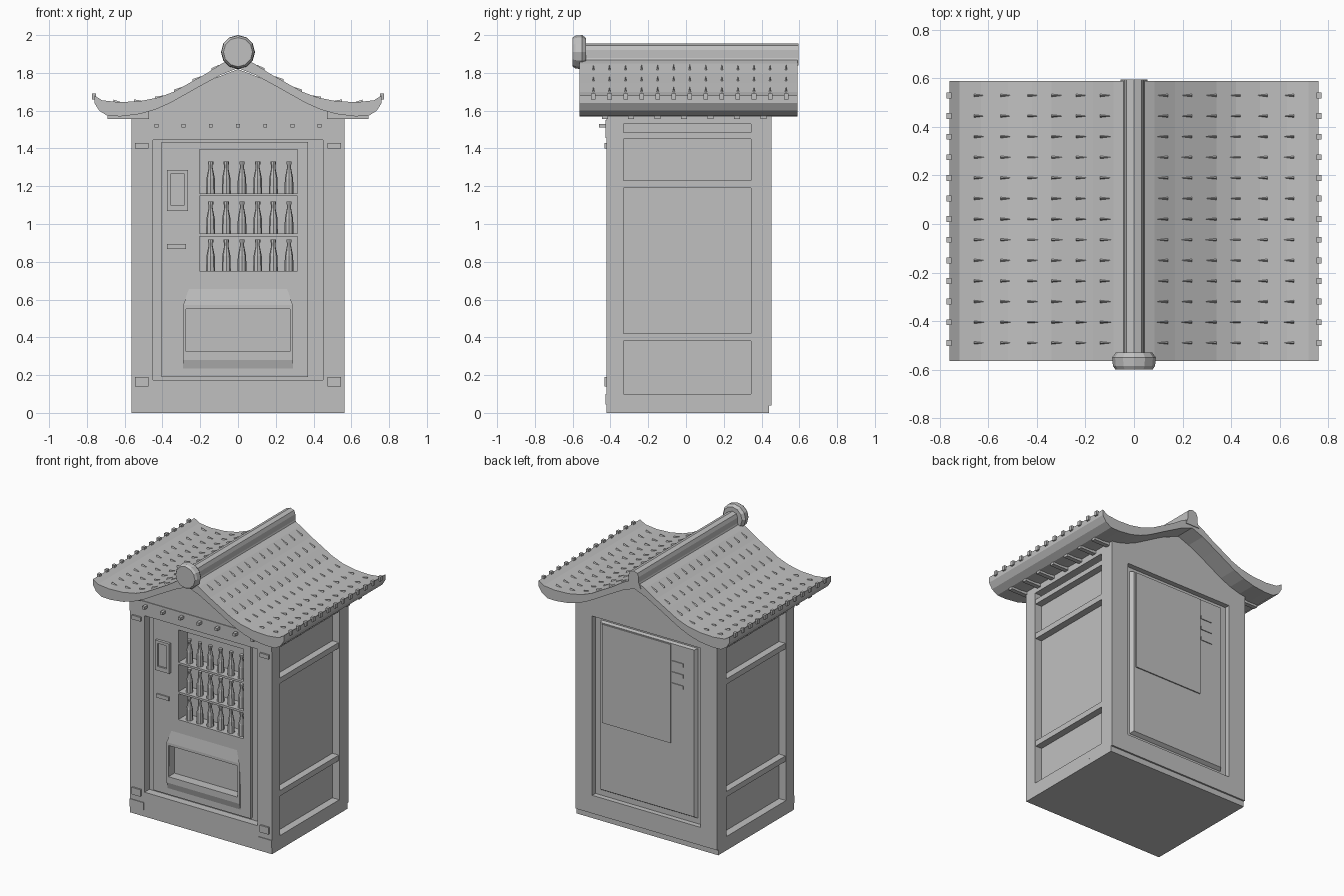
import bpy, bmesh, math
from mathutils import Matrix, Vector

cube = bpy.data.objects.get("Cube")
if cube:
    bpy.data.objects.remove(cube, do_unlink=True)

grey = bpy.data.materials.new("plain grey")
grey.use_nodes = True
grey.diffuse_color = (0.53, 0.53, 0.53, 1)
grey.node_tree.nodes["Principled BSDF"].inputs["Base Color"].default_value = (0.53, 0.53, 0.53, 1)


def finish(name, bm):
    bmesh.ops.recalc_face_normals(bm, faces=bm.faces)
    mesh = bpy.data.meshes.new(name)
    bm.to_mesh(mesh)
    bm.free()
    mesh.materials.append(grey)
    obj = bpy.data.objects.new(name, mesh)
    bpy.context.collection.objects.link(obj)
    return obj


def add_box(bm, x, y, z):
    size = Vector((x[1] - x[0], y[1] - y[0], z[1] - z[0]))
    mid = Vector((sum(x), sum(y), sum(z))) / 2
    m = Matrix.Translation(mid) @ Matrix.Diagonal((*size, 1))
    bmesh.ops.create_cube(bm, size=1, matrix=m)


def boxes(name, *specs):
    bm = bmesh.new()
    for s in specs:
        add_box(bm, *s)
    return finish(name, bm)


def prism(name, pts, y0, y1):
    # extrude an x-z outline along y
    bm = bmesh.new()
    face = bm.faces.new([bm.verts.new((x, y0, z)) for x, z in pts])
    new = bmesh.ops.extrude_face_region(bm, geom=[face])["geom"]
    bmesh.ops.translate(bm, vec=(0, y1 - y0, 0),
                        verts=[v for v in new if isinstance(v, bmesh.types.BMVert)])
    return finish(name, bm)


def cut(obj, *specs):
    for s in specs:
        cutter = boxes("cutter", s)
        cutter.hide_render = True
        mod = obj.modifiers.new("cut", "BOOLEAN")
        mod.operation, mod.object, mod.solver = "DIFFERENCE", cutter, "EXACT"
        bpy.context.view_layer.objects.active = obj
        bpy.ops.object.modifier_apply(modifier=mod.name)
        bpy.data.objects.remove(cutter, do_unlink=True)


def mirror(pts):
    # complete a half outline that starts on the centre line
    return [(-x, z) for x, z in reversed(pts[1:])] + pts


# Cabinet with gable, front and back openings and recessed sides
cabinet = prism("cabinet", [(-.565, .04), (.565, .04), (.565, 1.6), (0, 1.82), (-.565, 1.6)], -.42, .452)
cut(cabinet,
    ((-.45, .45), (-.6, -.365), (.175, 1.445)),
    ((-.4, .365), (-.6, -.2), (.195, 1.43)),
    ((-.43, .43), (.415, .6), (.17, 1.46)),
    *[((s * .54 - .03, s * .54 + .03), (-.33, .345), (.09, 1.53)) for s in (-1, 1)])
boxes("plinth", ((-.565, .565), (-.42, .44), (0, .1)))
boxes("plinth_feet", *[((s * .51 - .055, s * .51 + .055), (-.425, -.4), (.045, .1)) for s in (-1, 1)])
boxes("post_caps", *[((s * .51 - .035, s * .51 + .035), (-.432, -.41), z)
                     for s in (-1, 1) for z in ((.14, .19), (1.4, 1.43))])
boxes("front_beam", ((-.565, .565), (-.425, -.41), (1.455, 1.55)))
boxes("beam_pegs", *[((i * .144 - .01, i * .144 + .01), (-.46, -.42), (1.51, 1.53)) for i in range(-3, 4)])
boxes("side_rails", *[((s * .535 - .025, s * .535 + .025), (-.335, .35), z)
                      for s in (-1, 1) for z in ((.38, .42), (1.19, 1.23), (1.45, 1.485))])

# Back panel with chamfered border, plate and vents
bm = bmesh.new()
add_box(bm, (-.395, .395), (.4, .44), (.2, 1.435))
for v in bm.verts:
    if v.co.y > .42:
        v.co.x *= .94
        v.co.z += .025 if v.co.z < 1 else -.01
finish("back_panel", bm)
boxes("back_plate", ((-.19, .355), (.43, .448), (.71, 1.42)))
boxes("back_vents", *[((-.29, -.2), (.43, .446), (z, z + .025)) for z in (1.12, 1.2, 1.28)])

# Vending machine front with display window and pickup bay
machine = boxes("machine", ((-.405, .37), (-.385, -.18), (.19, 1.435)))
cut(machine, ((-.205, .315), (-.5, -.28), (.735, 1.395)))
bm = bmesh.new()
add_box(bm, (-.29, .29), (-.398, -.375), (.2, .72))
for v in bm.verts:
    if v.co.y < -.39:
        v.co.z = .57 if v.co.z > .5 else .28
    elif v.co.z > .5:
        v.co.x *= .82
bay_panel = finish("bay_panel", bm)
for part in (machine, bay_panel):
    cut(part, ((-.275, .275), (-.5, -.33), (.325, .55)))
boxes("shelves", *[((-.205, .315), (-.385, -.27), (z - .015, z)) for z in (.75, .95, 1.162)])

# Bottles on the shelves
bm = bmesh.new()
outline = [(.024, 0), (.022, .08), (.011, .135), (.011, .152), (.014, .152), (.014, .168)]
for shelf in (.75, .95, 1.162):
    for i in range(6):
        for (r0, z0), (r1, z1) in zip(outline, outline[1:]):
            if z1 > z0:
                bmesh.ops.create_cone(bm, cap_ends=True, segments=8, radius1=r0, radius2=r1, depth=z1 - z0,
                                      matrix=Matrix.Translation((-.145 + i * .083, -.345, shelf + (z0 + z1) / 2)))
finish("bottles", bm)

# Coin panel and slot
coin_panel = boxes("coin_panel", ((-.377, -.265), (-.405, -.38), (1.07, 1.285)))
cut(coin_panel, ((-.358, -.284), (-.5, -.392), (1.1, 1.265)))
boxes("coin_slot", ((-.375, -.275), (-.395, -.38), (.868, .895)))

# Curved solid roof with rafters under the eaves
top = [(0, 1.89), (.085, 1.85), (.17, 1.795), (.26, 1.745), (.34, 1.7), (.42, 1.67),
       (.52, 1.65), (.63, 1.645), (.72, 1.655), (.76, 1.68)]
low = [(0, 1.825), (.09, 1.79), (.2, 1.73), (.36, 1.64), (.44, 1.605), (.52, 1.582),
       (.62, 1.57), (.69, 1.572), (.735, 1.6), (.76, 1.64)]
prism("roof", mirror(top) + mirror(low)[::-1], -.565, .59)
boxes("rafters", *[((s * .58 - .11, s * .58 + .11), (y - .016, y + .016), (1.555, 1.6))
                   for s in (-1, 1) for y in [-.43 + .14 * i for i in range(7)]])


def roof_at(x):
    # height and slope of the roof top at a distance from the ridge
    for (x0, z0), (x1, z1) in zip(top, top[1:]):
        if x <= x1:
            k = (z1 - z0) / (x1 - x0)
            return z0 + k * (x - x0), k


# Tile ends: small wedges in rows down both slopes
bm = bmesh.new()
for x in (.12, .22, .32, .42, .53, .64):
    z, k = roof_at(x)
    for i in range(13):
        y = -.49 + i * .085
        for s in (-1, 1):
            a, b, c, d = [bm.verts.new(p) for p in (
                (s * (x - .025), y, z - k * .025 + .001), (s * (x + .02), y - .008, z + k * .02 - .004),
                (s * (x + .02), y + .008, z + k * .02 - .004), (s * (x + .02), y, z + k * .02 + .011))]
            for f in ((a, b, d), (a, d, c), (b, c, d), (a, c, b)):
                bm.faces.new(f)
finish("roof_tile_ends", bm)
boxes("eave_knobs", *[((s * .762 - .01, s * .762 + .01), (y - .012, y + .012), (1.66, 1.692))
                      for s in (-1, 1) for y in [-.49 + .085 * i for i in range(13)]])

# Ridge beam and round end cap
prism("ridge_beam", mirror([(0, 1.955), (.03, 1.945), (.04, 1.92), (.04, 1.88), (.055, 1.84)]), -.565, .595)
bm = bmesh.new()
for r0, r1, y0, y1 in ((.075, .09, -.53, -.55), (.09, .087, -.55, -.585), (.087, .077, -.585, -.6)):
    bmesh.ops.create_cone(bm, cap_ends=True, segments=12, radius1=r0, radius2=r1, depth=y0 - y1,
                          matrix=Matrix.Translation((0, (y0 + y1) / 2, 1.91)) @ Matrix.Rotation(math.pi / 2, 4, "X"))
finish("ridge_end_cap", bm)
